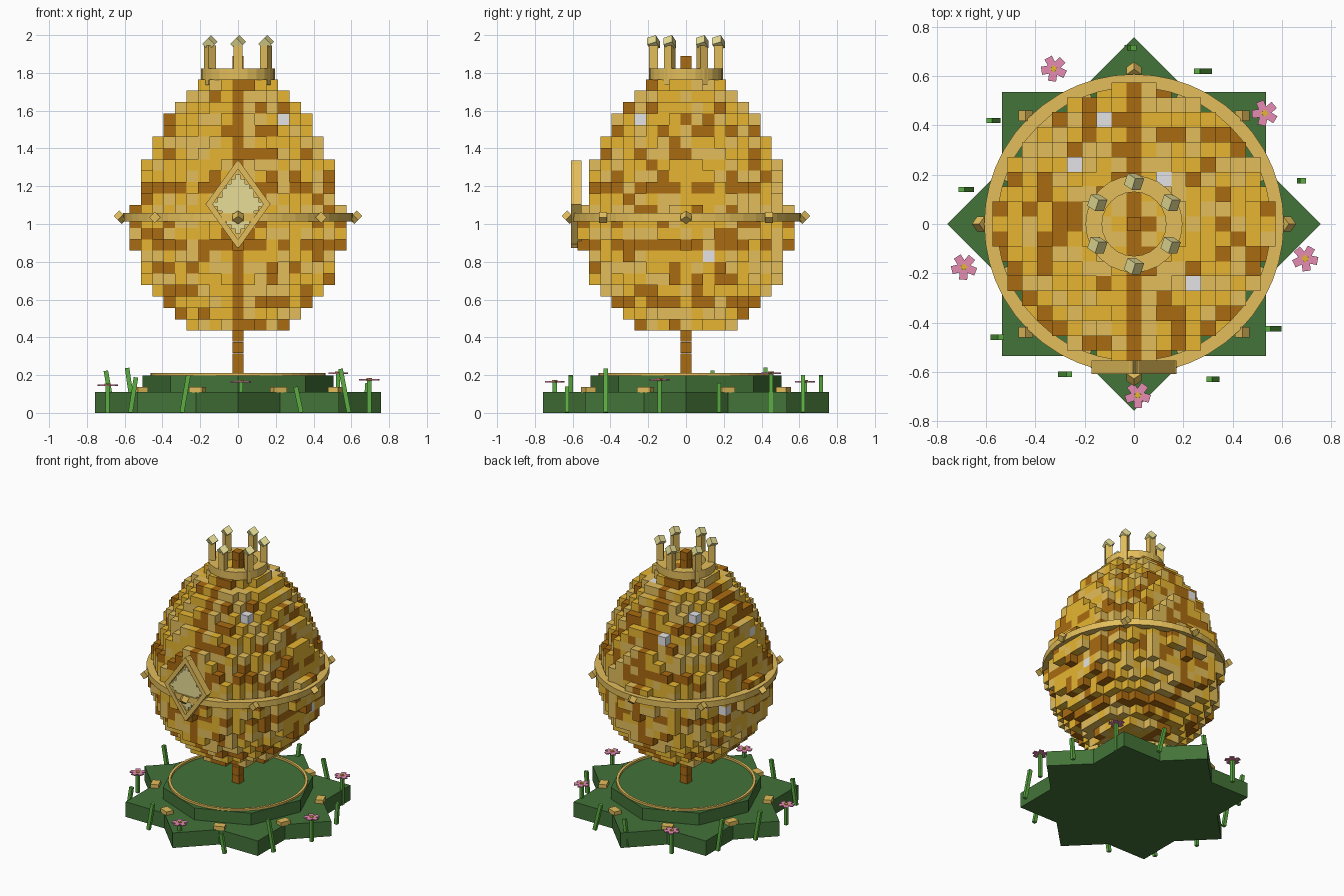
import bpy, bmesh, math, random
from mathutils import Matrix, Vector, Euler

if "Cube" in bpy.data.objects:
    bpy.data.objects.remove(bpy.data.objects["Cube"])

random.seed(4)
P = 0.0605            # block pitch of the egg
EGG_Z = 0.435         # underside of the egg


def material(name, r, g, b):
    m = bpy.data.materials.new(name)
    m.diffuse_color = [(c / 255 / 12.92 if c < 10 else ((c / 255 + 0.055) / 1.055) ** 2.4)
                       for c in (r, g, b)] + [1]
    m.use_nodes = True
    m.node_tree.nodes["Principled BSDF"].inputs["Base Color"].default_value = m.diffuse_color
    return m


AMBER = material("amber gold", 230, 181, 50)
TAN = material("soft gold", 227, 190, 91)
BROWN = material("dark bronze", 170, 107, 17)
SILVER = material("silver", 228, 228, 230)
PALE = material("pale yellow", 231, 222, 150)
GREEN = material("dark green", 67, 115, 56)
LEAF = material("leaf green", 92, 172, 66)
PINK = material("pink", 230, 140, 178)


def finish(name, bm, *mats):
    mesh = bpy.data.meshes.new(name)
    bm.normal_update()
    bm.to_mesh(mesh)
    bm.free()
    for m in mats:
        mesh.materials.append(m)
    ob = bpy.data.objects.new(name, mesh)
    bpy.context.collection.objects.link(ob)
    return ob


def box(bm, centre, size, rot=(0, 0, 0), index=0):
    mat = (Matrix.Translation(centre) @ Euler(rot).to_matrix().to_4x4()
           @ Matrix.Diagonal((*size, 1)))
    verts = bmesh.ops.create_cube(bm, size=1, matrix=mat)["verts"]
    for f in {f for v in verts for f in v.link_faces}:
        f.material_index = index


def prism(bm, points, z0, z1):
    """Extrude a flat outline upwards."""
    face = bm.faces.new([bm.verts.new((x, y, z0)) for x, y in points])
    top = bmesh.ops.extrude_face_region(bm, geom=[face])["geom"]
    bmesh.ops.translate(bm, vec=(0, 0, z1 - z0),
                        verts=[v for v in top if isinstance(v, bmesh.types.BMVert)])
    bmesh.ops.recalc_face_normals(bm, faces=bm.faces)


def polar(r, deg, z):
    a = math.radians(deg)
    return Vector((r * math.cos(a), r * math.sin(a), z))


def band(name, r0, r1, z0, z1, mat, segs=48):
    """Flat ring with a rectangular section."""
    bm = bmesh.new()
    loops = [[bm.verts.new(polar(r, i * 360 / segs, z))
              for r, z in ((r0, z0), (r1, z0), (r1, z1), (r0, z1))] for i in range(segs)]
    for i in range(segs):
        a, b = loops[i], loops[(i + 1) % segs]
        for j in range(4):
            k = (j + 1) % 4
            bm.faces.new((a[j], b[j], b[k], a[k]))
    bmesh.ops.recalc_face_normals(bm, faces=bm.faces)
    finish(name, bm, mat)


# Eight-pointed star base and octagonal step
bm = bmesh.new()
inner = 0.757 * math.cos(math.pi / 4) / math.cos(math.pi / 8)
prism(bm, [polar(0.757 if i % 2 == 0 else inner, i * 22.5, 0).xy for i in range(16)], 0, 0.11)
finish("star_base", bm, GREEN)
bm = bmesh.new()
prism(bm, [polar(0.505, i * 45, 0).xy for i in range(8)], 0.11, 0.197)
finish("base_step", bm, GREEN)
band("base_ring", 0.446, 0.464, 0.19, 0.212, TAN)

# Gold blocks in the notches of the star
bm = bmesh.new()
for i in range(8):
    a = 22.5 + i * 45
    box(bm, polar(0.56, a, 0.122), (0.055, 0.075, 0.028), (0, 0, math.radians(a)))
finish("base_blocks", bm, TAN)

# Blocky egg shell: radius of each layer in blocks
layers = [4.3, 5.5, 6.7, 7.5, 8.1, 8.6, 8.95, 9.03, 9.25, 9.25, 9.1, 8.95, 8.7, 8.45,
          8.1, 7.8, 7.3, 6.8, 6.2, 5.4, 4.5, 3.4]
silver_blocks = {(4, -4, 18), (-4, 4, 18), (-2, 7, 16), (2, 3, 20), (8, 2, 6),
                 (-8, 4, 8), (-7, -2, 15)}


def inside(i, j, k):
    return 0 <= k < len(layers) and i * i + j * j <= layers[k] ** 2


bm = bmesh.new()
for k in range(len(layers)):
    for i in range(-9, 10):
        for j in range(-9, 10):
            around = [(i + 1, j, k), (i - 1, j, k), (i, j + 1, k), (i, j - 1, k),
                      (i, j, k + 1), (i, j, k - 1)]
            if not inside(i, j, k) or all(inside(*n) for n in around):
                continue
            # bronze seam and bronze-rich bands, mixed golds elsewhere
            bronze = 0.6 if k % 5 == 2 else 0.18
            if (i, j, k) in silver_blocks:
                index = 3
            elif i == 0 or random.random() < bronze:
                index = 2
            else:
                index = 0 if random.random() < 0.58 else 1
            box(bm, (i * P, j * P, EGG_Z + (k + 0.5) * P), (P,) * 3, index=index)
# keep only the outer skin: drop the touching faces between neighbours
hidden = []
for f in bm.faces:
    c = f.calc_center_median() + f.normal * P / 2
    cell = (round(c.x / P), round(c.y / P), round((c.z - EGG_Z) / P - 0.5))
    if inside(*cell):
        hidden.append(f)
bmesh.ops.delete(bm, geom=hidden, context="FACES")
finish("egg_shell", bm, AMBER, TAN, BROWN, SILVER)

# Central post made of stacked blocks
bm = bmesh.new()
for k in range(28):
    box(bm, (0, 0, 0.195 + (k + 0.5) * P), (0.056, 0.056, P - 0.001))
finish("centre_post", bm, BROWN)

# Belt around the egg with studs
band("belt", 0.555, 0.608, 1.013, 1.058, TAN)
bm = bmesh.new()
for i in range(8):
    if i % 2 == 0:
        box(bm, polar(0.622, i * 45, 1.035), (0.042,) * 3,
            (math.pi / 4, math.pi / 4, math.radians(i * 45)))
    else:
        box(bm, polar(0.622, i * 45, 1.035), (0.042,) * 3, (0, math.pi / 4, 0))
finish("belt_studs", bm, TAN)

# Crown: ring, six posts and tilted gems
band("crown_ring", 0.13, 0.197, 1.762, 1.822, TAN, segs=24)
posts, gems = bmesh.new(), bmesh.new()
for i in range(6):
    a = 30 + i * 60
    box(posts, polar(0.172, a, 1.84), (0.046, 0.046, 0.21), (0, 0, math.radians(a)))
    box(gems, polar(0.172, a, 1.959), (0.05,) * 3, (math.radians(25), math.pi / 4, 0))
finish("crown_posts", posts, TAN)
finish("crown_gems", gems, PALE)

# Front emblem: diamond frame, backing plate and stepped panel
EZ, HW, HH = 1.105, 0.153, 0.212
bm = bmesh.new()
length = math.hypot(HW, HH)
tilt = math.atan2(HH, HW)
for sx in (-1, 1):
    for sz in (-1, 1):
        box(bm, (sx * HW / 2, -0.582, EZ + sz * HH / 2), (length + 0.025, 0.055, 0.03),
            (0, sx * sz * tilt, 0))
finish("emblem_frame", bm, TAN)
bm = bmesh.new()
prism(bm, [(HW, 0), (0, HH), (-HW, 0), (0, -HH)], 0, 0.012)
plate = finish("emblem_back", bm, TAN)
plate.rotation_euler = (math.pi / 2, 0, 0)
plate.location = (0, -0.574, EZ)
bm = bmesh.new()
for k in range(-6, 7):
    half = 0.124 * (1 - abs(k) / 7.2)
    half = (round(half / 0.024 - 0.5) + 0.5) * 0.024
    box(bm, (0, -0.59, EZ + k * 0.024), (2 * half, 0.016, 0.024))
finish("emblem_panel", bm, PALE)

# Flowers: stem, five petals and a golden centre
petals, centres, stems = bmesh.new(), bmesh.new(), bmesh.new()
for x, y, z in [(-0.325, 0.63, 0.165), (0.53, 0.45, 0.21), (0.695, -0.14, 0.175),
                (0.015, -0.695, 0.165), (-0.69, -0.175, 0.147)]:
    box(stems, (x, y, z / 2), (0.022, 0.022, z))
    spin = math.degrees(math.atan2(y, x))
    for i in range(5):
        a = spin + i * 72
        box(petals, polar(0.031, a, z) + Vector((x, y, 0)), (0.04, 0.033, 0.007),
            (0, 0, math.radians(a)))
    box(centres, (x, y, z + 0.002), (0.022, 0.022, 0.014), (0, 0, math.pi / 4))
finish("flower_petals", petals, PINK)
finish("flower_centres", centres, AMBER)
finish("flower_stems", stems, LEAF)

# Leaning grass blades: x, y, sideways lean, height
bm = bmesh.new()
for x, y, lean, h in [(-0.68, 0.14, -0.04, 0.225), (-0.57, 0.42, -0.035, 0.24),
                      (0.565, -0.425, -0.045, 0.235), (0.28, 0.62, -0.05, 0.2),
                      (0.68, 0.175, 0.012, 0.16), (-0.555, -0.46, 0.03, 0.19),
                      (-0.015, 0.715, 0.025, 0.2), (-0.28, -0.61, 0.035, 0.2),
                      (0.32, -0.63, -0.03, 0.14)]:
    box(bm, (x, y, h / 2), (0.024, 0.022, math.hypot(h, lean) - 0.004),
        (0, math.atan2(lean, h), 0))
finish("grass_blades", bm, LEAF)
